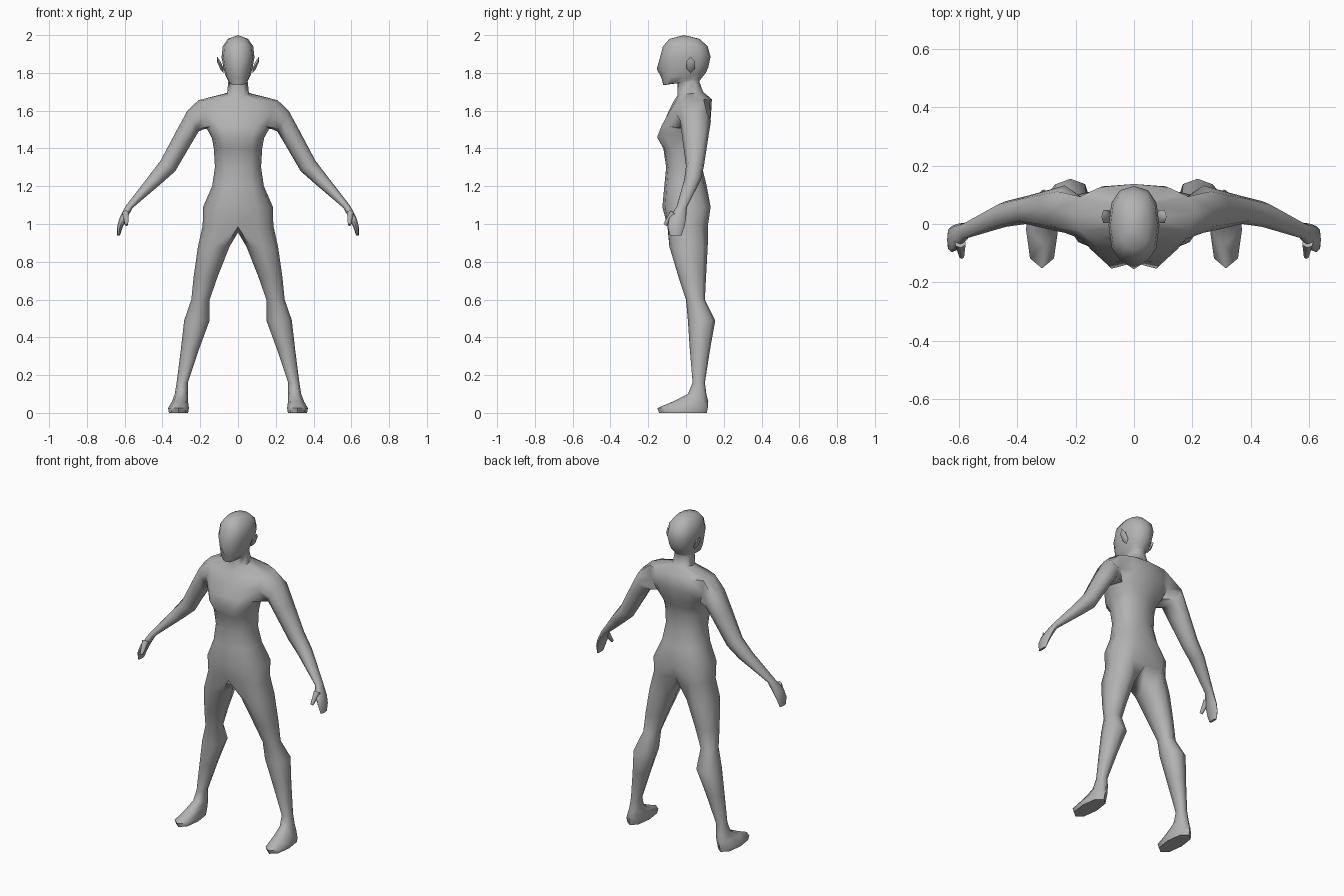
import bpy, bmesh, math
from mathutils import Matrix, Vector

if "Cube" in bpy.data.objects:
    bpy.data.objects.remove(bpy.data.objects["Cube"])

skin = bpy.data.materials.new("plain_grey")
skin.diffuse_color = (0.45, 0.45, 0.45, 1)
skin.use_nodes = True
skin.node_tree.nodes["Principled BSDF"].inputs["Base Color"].default_value = skin.diffuse_color


def spow(v, p):
    return math.copysign(abs(v) ** p, v)


def finish(bm, name):
    """Turn a half-side bmesh into a mirrored, smooth object."""
    bmesh.ops.recalc_face_normals(bm, faces=bm.faces[:])
    me = bpy.data.meshes.new(name)
    bm.to_mesh(me)
    bm.free()
    me.materials.append(skin)
    ob = bpy.data.objects.new(name, me)
    bpy.context.collection.objects.link(ob)
    bpy.ops.object.select_all(action='DESELECT')
    ob.select_set(True)
    bpy.context.view_layer.objects.active = ob
    bpy.ops.object.shade_smooth_by_angle(angle=math.radians(65))
    mirror = ob.modifiers.new("Mirror", 'MIRROR')
    mirror.use_clip = True
    mirror.merge_threshold = 0.0005
    return ob


bm = bmesh.new()


def half_ring(zf, zb, w, yf, yb, df=0, db=0):
    """Seven points from front centre round the side to back centre."""
    c = (yf + yb) / 2
    pts = []
    for i in range(7):
        t = math.radians(-90 + 30 * i)
        s = spow(math.sin(t), 0.8)
        x = 0 if i in (0, 6) else w * math.cos(t) ** 0.85
        y = c + s * (yb - yf) / 2 + (df if i == 0 else -db if i == 6 else 0)
        pts.append(bm.verts.new((x, y, (zf + zb) / 2 + s * (zb - zf) / 2)))
    return pts


def full_ring(a, b, yf, yb, start, p=0.85):
    """Eight points round the segment a-b (x, z) and the depth range yf-yb."""
    pts = []
    for i in range(8):
        t = math.radians(45 * (i - start))
        k = (1 + spow(math.cos(t), p)) / 2
        y = (yf + yb) / 2 + spow(math.sin(t), p) * (yb - yf) / 2
        pts.append(bm.verts.new((b[0] + (a[0] - b[0]) * k, y, b[1] + (a[1] - b[1]) * k)))
    return pts


def bridge(r1, r2, closed=True, skip=()):
    n = len(r1)
    for i in range(n if closed else n - 1):
        if i not in skip:
            j = (i + 1) % n
            bm.faces.new((r1[i], r1[j], r2[j], r2[i]))


# Torso, neck and head: front z, back z, half width, front y, back y, centre insets
trunk = [half_ring(*r) for r in (
    (0.985, 1.00, 0.187, -0.108, 0.13, 0.01, 0.03),
    (1.09, 1.09, 0.185, -0.125, 0.145, 0, 0.02),
    (1.20, 1.20, 0.137, -0.115, 0.11),
    (1.30, 1.30, 0.122, -0.105, 0.085),
    (1.40, 1.40, 0.128, -0.125, 0.09, 0.005),
    (1.46, 1.45, 0.138, -0.168, 0.11, 0.035, 0.01),
    (1.52, 1.50, 0.168, -0.145, 0.13, 0.02, 0.01),
    (1.59, 1.57, 0.20, -0.105, 0.142, 0.01, 0.01),
    (1.65, 1.66, 0.21, -0.065, 0.137),
    (1.68, 1.70, 0.058, -0.045, 0.09),
    (1.745, 1.755, 0.052, -0.045, 0.07),
    (1.735, 1.775, 0.050, -0.12, 0.085),
    (1.775, 1.80, 0.067, -0.13, 0.105),
    (1.82, 1.83, 0.077, -0.133, 0.118, -0.022),
    (1.88, 1.885, 0.087, -0.138, 0.13),
    (1.94, 1.94, 0.081, -0.122, 0.115),
    (1.98, 1.98, 0.053, -0.088, 0.072))]
ARM = 6                                   # first of the three rings round the armhole
for k in range(len(trunk) - 1):
    bridge(trunk[k], trunk[k + 1], False, (2, 3) if k in (ARM, ARM + 1) else ())
crown = bm.verts.new((0, -0.01, 2.0))
for i in range(6):
    bm.faces.new((trunk[-1][i], trunk[-1][i + 1], crown))

# Arm and hand: upper edge (x, z), lower edge (x, z), front y, back y
A, B, C = trunk[ARM:ARM + 3]
hole = [A[3], A[4], B[4], C[4], C[3], C[2], B[2], A[2]]
bm.verts.remove(B[3])
prev = hole
for up, low, yf, yb in (
        ((0.268, 1.60), (0.208, 1.49), -0.03, 0.132),
        ((0.325, 1.495), (0.25, 1.42), -0.02, 0.118),
        ((0.41, 1.335), (0.332, 1.28), 0.0, 0.095),
        ((0.475, 1.25), (0.405, 1.215), -0.01, 0.078),
        ((0.595, 1.095), (0.558, 1.085), -0.05, 0.005),
        ((0.628, 1.03), (0.588, 1.03), -0.09, 0.0),
        ((0.64, 0.985), (0.61, 0.985), -0.097, -0.008),
        ((0.64, 0.94), (0.625, 0.94), -0.085, -0.025)):
    ring = full_ring(low, up, yf, yb, 0)
    bridge(prev, ring)
    prev = ring
bm.faces.new(prev)

# Leg and foot: height, inner x, outer x, front y, back y
prev = trunk[0] + [bm.verts.new((0, 0.02, 0.955))]
for z, xi, xo, yf, yb in (
        (0.88, 0.045, 0.212, -0.088, 0.115),
        (0.72, 0.108, 0.235, -0.04, 0.106),
        (0.60, 0.15, 0.247, 0.0, 0.10),
        (0.49, 0.15, 0.285, 0.01, 0.155),
        (0.34, 0.205, 0.302, 0.02, 0.128),
        (0.16, 0.265, 0.325, 0.035, 0.10),
        (0.10, 0.265, 0.335, 0.01, 0.108),
        (0.06, 0.265, 0.35, -0.07, 0.118),
        (0.025, 0.26, 0.37, -0.152, 0.115),
        (0.0, 0.264, 0.366, -0.142, 0.11)):
    ring = full_ring((xo, z), (xi, z), yf, yb, 3)
    bridge(prev, ring)
    prev = ring
bm.faces.new(prev)
finish(bm, "body")

# Thumbs
bm = bmesh.new()
start, end = Vector((0.595, -0.065, 1.06)), Vector((0.59, -0.112, 0.995))
turn = (end - start).to_track_quat('Z', 'Y').to_matrix().to_4x4()
bmesh.ops.create_cone(bm, cap_ends=True, segments=6, radius1=0.02, radius2=0.009,
                      depth=(end - start).length,
                      matrix=Matrix.Translation((start + end) / 2) @ turn)
finish(bm, "thumbs")

# Ears
bm = bmesh.new()
bmesh.ops.create_icosphere(bm, subdivisions=1, radius=1,
                           matrix=Matrix.Translation((0.094, 0.025, 1.842))
                           @ Matrix.Rotation(math.radians(22), 4, 'Y')
                           @ Matrix.Diagonal((0.011, 0.026, 0.048, 1)))
finish(bm, "ears")
